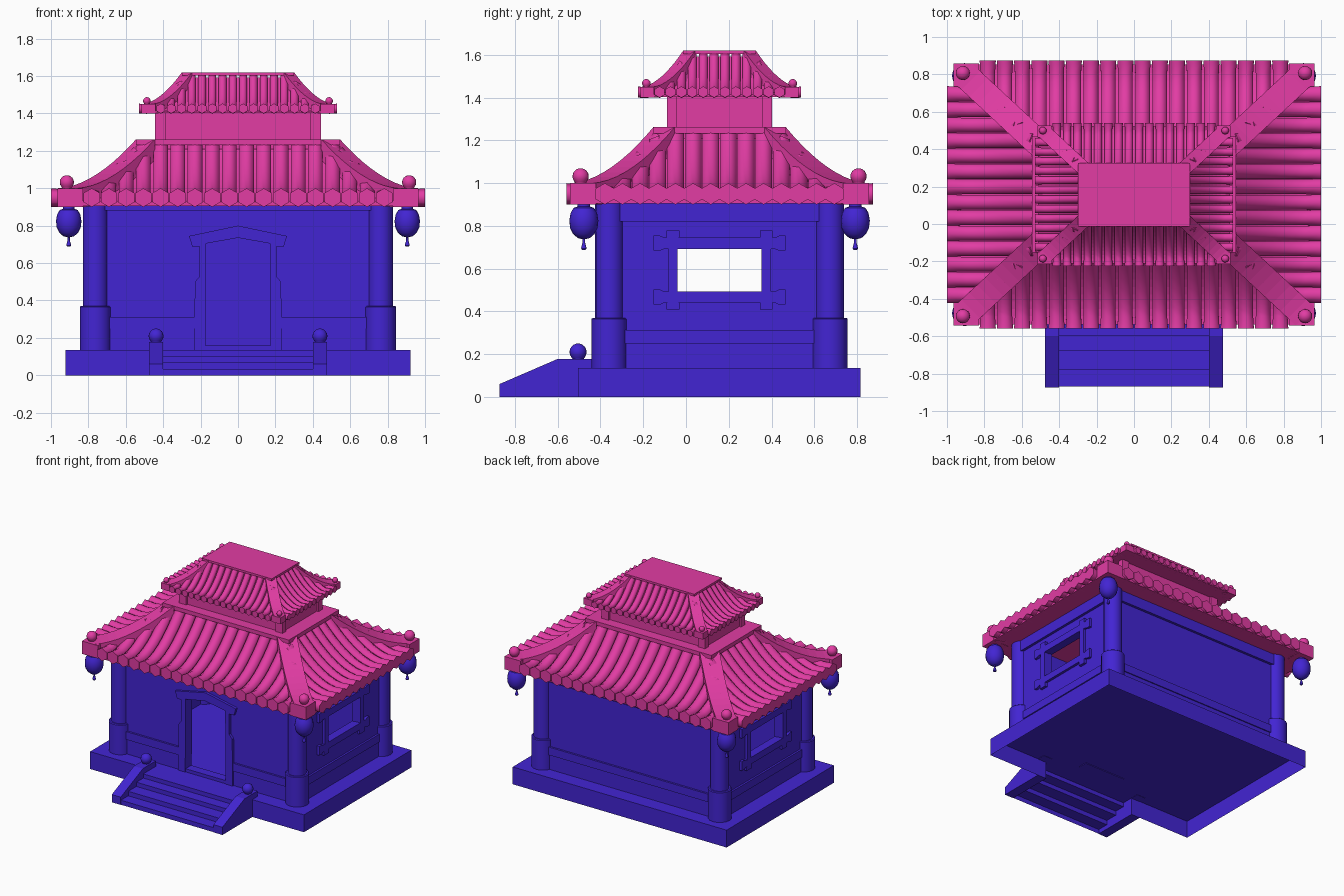
import bpy, bmesh, math
from mathutils import Vector

if "Cube" in bpy.data.objects:
    bpy.data.objects.remove(bpy.data.objects["Cube"])

CY = 0.157  # centre of the pavilion in y


def material(name, rgb):
    m = bpy.data.materials.new(name)
    m.diffuse_color = (*rgb, 1)
    m.use_nodes = True
    m.node_tree.nodes["Principled BSDF"].inputs["Base Color"].default_value = m.diffuse_color
    return m


BLUE = material("blue", (0.055, 0.018, 0.65))
PINK = material("pink", (0.76, 0.045, 0.37))


def finish(bm, name, mat, smooth=None):
    bmesh.ops.recalc_face_normals(bm, faces=bm.faces)
    me = bpy.data.meshes.new(name)
    bm.to_mesh(me)
    bm.free()
    me.materials.append(mat)
    ob = bpy.data.objects.new(name, me)
    bpy.context.collection.objects.link(ob)
    if smooth:
        bpy.context.view_layer.objects.active = ob
        bpy.ops.object.select_all(action='DESELECT')
        ob.select_set(True)
        bpy.ops.object.shade_smooth_by_angle(angle=math.radians(smooth))
    return ob


def loft(bm, rings):
    """Skin a list of closed rings and cap both ends."""
    vs = [[bm.verts.new(p) for p in r] for r in rings]
    n = len(vs[0])
    for a, b in zip(vs, vs[1:]):
        for i in range(n):
            bm.faces.new((a[i], a[(i + 1) % n], b[(i + 1) % n], b[i]))
    bm.faces.new(vs[0])
    bm.faces.new(vs[-1])


def add_box(bm, x0, x1, y0, y1, z0, z1):
    loft(bm, [[(x0, y0, z), (x1, y0, z), (x1, y1, z), (x0, y1, z)] for z in (z0, z1)])


def box(name, mat, *b):
    bm = bmesh.new()
    add_box(bm, *b)
    return finish(bm, name, mat)


def prism_xz(name, mat, pts, y0, y1):
    bm = bmesh.new()
    loft(bm, [[(x, y, z) for x, z in pts] for y in (y0, y1)])
    return finish(bm, name, mat)


def prism_yz(name, mat, pts, x0, x1):
    bm = bmesh.new()
    loft(bm, [[(x, y, z) for y, z in pts] for x in (x0, x1)])
    return finish(bm, name, mat)


def lathe(name, mat, x, y, prof, n=16, smooth=40):
    bm = bmesh.new()
    loft(bm, [[(x + r * math.cos(2 * math.pi * i / n), y + r * math.sin(2 * math.pi * i / n), z)
               for i in range(n)] for r, z in prof])
    return finish(bm, name, mat, smooth)


def ball_profile(r, z, neck=0.6):
    a = [math.radians(d) for d in range(-80, 81, 20)]
    return [(r * neck, z - r * 1.4)] + [(r * neck, z - r * 0.9)] + \
        [(r * math.cos(t), z + r * math.sin(t)) for t in a if math.sin(t) > -0.8]


# ---------------------------------------------------------------- roofs
def roof(name, hx, hy, z0, z1, zb, ext, w, R, p, corner, counts):
    """hx, hy: half sizes (top, eave); z0 top, z1 eave top, zb eave bottom."""
    X = lambda t: hx[0] - w / 2 + (hx[1] - hx[0]) * t
    Y = lambda t: hy[0] - w / 2 + (hy[1] - hy[0]) * t
    Z = lambda t: z1 + (z0 - z1) * (1 - t) ** p
    T = [i / 10 for i in range(11)]
    drop = lambda t: R * (.75 + .3 * t)
    rect = lambda a, b, z: [(-a, CY - b, z), (a, CY - b, z), (a, CY + b, z), (-a, CY + b, z)]
    # solid core and flat top
    bm = bmesh.new()
    core_z = lambda t: Z(t) - drop(t) - R * .3
    loft(bm, [rect(X(t), Y(t), core_z(t)) for t in T] +
         [rect(X(1) + w * .45, Y(1) + w * .45, z) for z in (core_z(1), zb + R * .08)])
    finish(bm, name + "_core", PINK)
    box(name + "_top_plate", PINK, -hx[0], hx[0], CY - hy[0], CY + hy[0], z0 - R * .6, z0)
    # tiles with hexagonal ends, front/back then left/right
    bm = bmesh.new()
    for along, out, half, count, end in ((X, Y, corner[0], counts[0], ext[1]),
                                         (Y, X, corner[1], counts[1], ext[0])):
        for i in range(count):
            c = half * (2 * (i + .5) / count - 1)
            t0 = max(0, (abs(c) - along(0)) / (along(1) - along(0)))
            ts = [t0 + (1 - t0) * k / 7 for k in range(8)]
            path = [(out(t), Z(t) - drop(t)) for t in ts] + [(end, zb + R)]
            for s in (-1, 1):
                rings = []
                for k, (d, z) in enumerate(path):
                    a, b = path[max(k - 1, 0)], path[min(k + 1, len(path) - 1)]
                    tan = Vector((b[0] - a[0], b[1] - a[1])).normalized()
                    r = R * .9
                    if k == len(path) - 1:
                        tan, r = Vector((1, 0)), R
                    ring = []
                    for j in range(6):
                        u = r * math.sin(j * math.pi / 3)
                        v = r * math.cos(j * math.pi / 3)
                        q = s * (d - tan.y * v)
                        zz = z + tan.x * v
                        ring.append((c + u, CY + q, zz) if out is Y else (q, CY + c + u, zz))
                    rings.append(ring)
                loft(bm, rings)
    finish(bm, name + "_tiles", PINK, 65)
    # hip ridges and corner blocks
    bm = bmesh.new()
    for sx in (-1, 1):
        for sy in (-1, 1):
            rings = []
            for t in T:
                a, b, h = X(t), Y(t), w / 2
                pts = [(a - h, b + h, Z(t)), (a + h, b - h, Z(t)),
                       (a + h, b - h, Z(t) - 2.2 * R), (a - h, b + h, Z(t) - 2.2 * R)]
                rings.append([(sx * x, CY + sy * y, max(z, zb)) for x, y, z in pts])
            loft(bm, rings)
            xs = sorted((sx * corner[0], sx * hx[1]))
            ys = sorted((CY + sy * corner[1], CY + sy * hy[1]))
            add_box(bm, *xs, *ys, zb, z1)
            # corner ball
            lathe(name + "_corner_ball", PINK, sx * (hx[1] - w / 2), CY + sy * (hy[1] - w / 2),
                  ball_profile(R * .76, z1 + R * .64))
    finish(bm, name + "_hip_ridges", PINK)


roof("lower_roof", (.545, .965), (.31, .70), 1.262, 1.0, .9, (1.0, .717), .10, .05, 1.8,
     (.828, .578), (18, 14))
roof("upper_roof", (.30, .515), (.17, .37), 1.62, 1.45, 1.4, (.53, .382), .055, .0265, 1.75,
     (.44, .306), (16, 12))

# neck between the roofs, with corner posts
box("neck", PINK, -.43, .43, CY - .23, CY + .23, 1.2, 1.42)
for sx in (-1, 1):
    for sy in (-1, 1):
        x, y = sx * .415, CY + sy * .222
        box("neck_post", PINK, x - .03, x + .03, y - .023, y + .023, 1.2, 1.42)

# ---------------------------------------------------------------- base and stairs (hollow underneath)
def sheet(name, quads):
    bm = bmesh.new()
    for q in quads:
        bm.faces.new([bm.verts.new(p) for p in q])
    bmesh.ops.remove_doubles(bm, verts=bm.verts, dist=1e-5)
    return finish(bm, name, BLUE)


BX, BY0, BY1, BZ = .922, -.505, .817, .135
wall = lambda a, b: [(*a, 0), (*b, 0), (*b, BZ), (*a, BZ)]
sheet("base", [
    wall((-BX, BY0), (-.40, BY0)), wall((.40, BY0), (BX, BY0)), wall((BX, BY0), (BX, BY1)),
    wall((BX, BY1), (-BX, BY1)), wall((-BX, BY1), (-BX, BY0)),
    [(-BX, BY0, BZ), (-.40, BY0, BZ), (.40, BY0, BZ), (BX, BY0, BZ), (BX, BY1, BZ), (-BX, BY1, BZ)]])
line = [(-.87, 0), (-.87, .035), (-.78, .035), (-.78, .07), (-.68, .07), (-.68, .103),
        (-.595, .103), (-.595, BZ), (BY0, BZ)]
sheet("steps", [[(-.41, *a), (.41, *a), (.41, *b), (-.41, *b)] for a, b in zip(line, line[1:])])
for s in (-1, 1):
    x0, x1 = sorted((s * .40, s * .477))
    prism_yz("stair_rail", BLUE, [(-.873, 0), (-.873, .06), (-.60, .178), (-.44, .178), (-.44, BZ - .002),
                                  (BY0, BZ - .002), (BY0, 0)], x0, x1)
    lathe("stair_ball", BLUE, s * .438, -.505, ball_profile(.04, .21))

# ---------------------------------------------------------------- columns and lanterns
for sx in (-1, 1):
    for sy in (-1, 1):
        x, y = sx * .762, CY + sy * .515
        lathe("column", BLUE, x, y, [(.067, .135), (.067, .93)])
        lathe("column_foot", BLUE, x, y, [(.084, .135), (.084, .365), (.078, .37)])
        lathe("lantern", BLUE, sx * .905, CY + sy * .635,
              [(.03, .91), (.03, .89), (.048, .884), (.062, .86), (.068, .825), (.064, .79),
               (.05, .762), (.028, .743), (.006, .738), (.006, .722), (.013, .695), (.008, .688)])

# ---------------------------------------------------------------- walls
YF, YB = CY - .513, CY + .513
H = .025


def mirrored(pts):
    return pts + [(-x, z) for x, z in reversed(pts) if x != 0]


# front wall with open doorway
door = [(-.175, .135), (-.17, .705), (0, .735)]
prism_xz("front_wall", BLUE, [(-.762, .135)] + mirrored(door) + [(.762, .135), (.762, .92), (-.762, .92)],
         YF - H, YF + H)
outer = [(-.235, .135), (-.23, .5), (-.205, .53), (-.205, .69), (-.245, .69), (-.262, .745), (0, .8)]
prism_xz("door_frame", BLUE, mirrored(outer) + list(reversed(mirrored(door))), YF - .045, YF + .035)
box("threshold", BLUE, -.178, .178, YF - .04, YF + .03, .13, .16)
box("back_wall", BLUE, -.762, .762, YB - H, YB + H, .135, .92)

# dado and top bands, front and back
for s, y in ((-1, YF), (1, YB)):
    spans = ((-.76, -.22), (.22, .76)) if s < 0 else ((-.76, .76),)
    for x0, x1 in spans:
        box("wall_dado", BLUE, x0, x1, *sorted((y, y + s * .032)), .135, .25)
        box("dado_rail", BLUE, x0, x1, *sorted((y, y + s * .04)), .25, .312)
    box("top_beam", BLUE, -.76, .76, *sorted((y, y + s * .045)), .88 if s < 0 else .82, .92)

# side walls with see-through windows
WY0, WY1, WZ0, WZ1 = CY - .196, CY + .196, .49, .697
for s in (-1, 1):
    x = s * .762
    bm = bmesh.new()
    add_box(bm, x - H, x + H, YF, YB, .135, WZ0)
    add_box(bm, x - H, x + H, YF, YB, WZ1, .92)
    add_box(bm, x - H, x + H, YF, WY0, WZ0, WZ1)
    add_box(bm, x - H, x + H, WY1, YB, WZ0, WZ1)
    finish(bm, "side_wall", BLUE)
    box("side_dado", BLUE, *sorted((x, x + s * .032)), YF, YB, .135, .25)
    box("side_dado_rail", BLUE, *sorted((x, x + s * .04)), YF, YB, .25, .312)
    box("side_top_beam", BLUE, *sorted((x, x + s * .045)), YF, YB, .82, .92)
    # window frame: four crossing bars with flared ends
    xs = sorted((x, x + s * .045))

    def bar(cy, cz, length, half, upright):
        e = half * 1.35
        side = [(-length, -e), (-length + .03, -e), (-length + .05, -half),
                (length - .05, -half), (length - .03, -e), (length, -e)]
        pts = side + [(a, -b) for a, b in reversed(side)]
        prism_yz("window_frame_bar", BLUE,
                 [(cy + b, cz + a) if upright else (cy + a, cz + b) for a, b in pts], *xs)

    for d in (-1, 1):
        bar(CY, .593 + d * .126, .308, .026, False)
        bar(CY + d * .218, .593, .185, .022, True)
